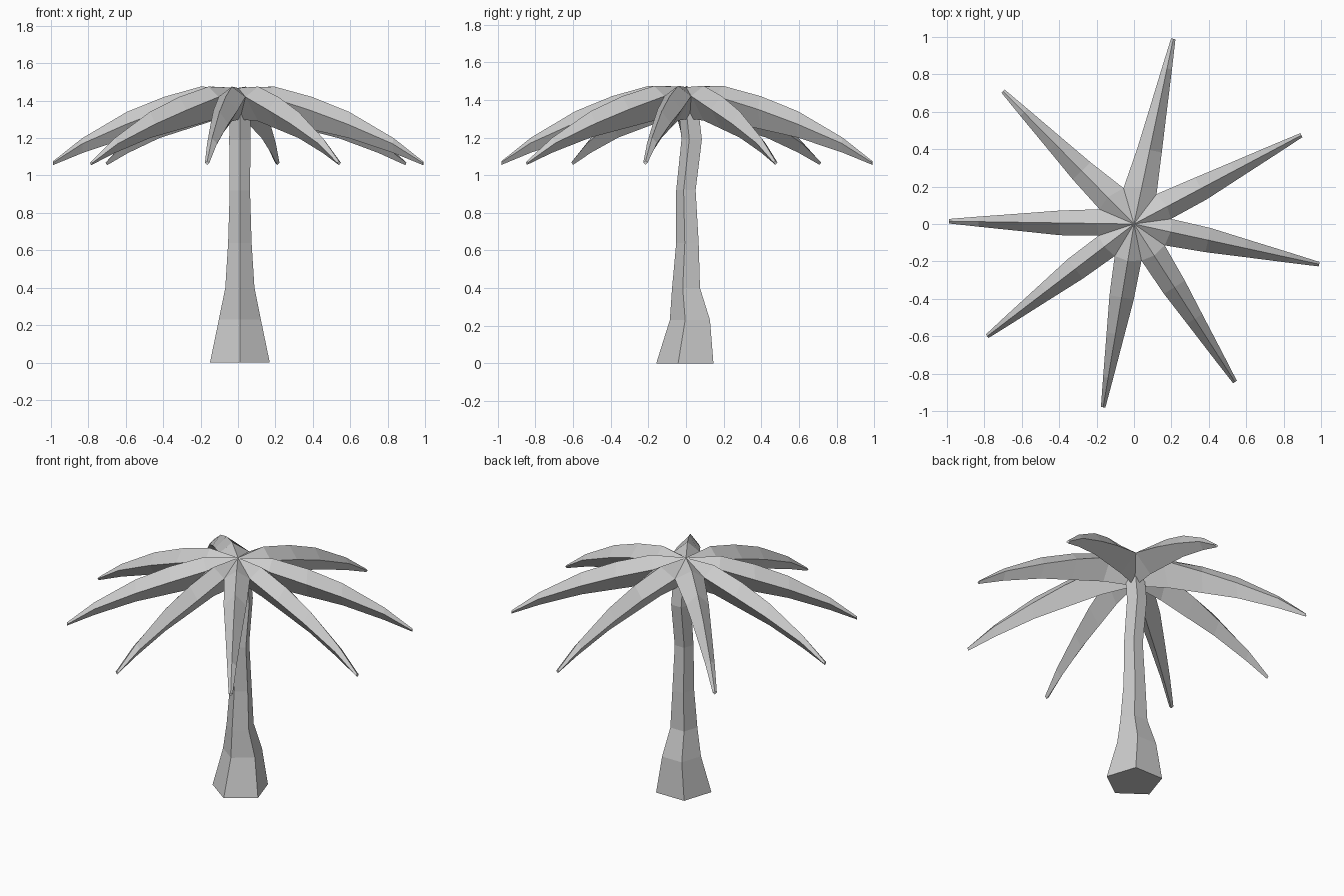
import bpy
import bmesh
from math import cos, sin, radians, pi, atan2, hypot
from mathutils import Vector

if "Cube" in bpy.data.objects:
    bpy.data.objects.remove(bpy.data.objects["Cube"], do_unlink=True)

grey = bpy.data.materials.new("plain_grey")
grey.use_nodes = True
grey.diffuse_color = (0.6, 0.6, 0.6, 1)
grey.node_tree.nodes["Principled BSDF"].inputs["Base Color"].default_value = (0.6, 0.6, 0.6, 1)


def finish(bm, name):
    bmesh.ops.remove_doubles(bm, verts=bm.verts, dist=0.0005)
    bmesh.ops.recalc_face_normals(bm, faces=bm.faces)
    mesh = bpy.data.meshes.new(name)
    bm.to_mesh(mesh)
    bm.free()
    mesh.materials.append(grey)
    obj = bpy.data.objects.new(name, mesh)
    bpy.context.scene.collection.objects.link(obj)
    return obj


def bridge(bm, a, b):
    n = len(a)
    for i in range(n):
        bm.faces.new((a[i], a[(i + 1) % n], b[(i + 1) % n], b[i]))


# Trunk: five-sided tapering column with a slight sway (height, y centre, radius)
TRUNK = [(0, 0.01, 0.168), (0.23, 0.032, 0.118), (0.4, 0.008, 0.082),
         (0.64, 0.014, 0.066), (0.92, 0.005, 0.057), (1.19, 0.036, 0.06),
         (1.34, 0.02, 0.058)]
bm = bmesh.new()
rings = []
for z, cy, r in TRUNK:
    angles = [-pi / 2 + 2 * pi * k / 5 for k in range(5)]
    rings.append([bm.verts.new((0.01 + r * cos(a), cy + r * sin(a), z)) for a in angles])
for a, b in zip(rings, rings[1:]):
    bridge(bm, a, b)
bm.faces.new(rings[0])
bm.faces.new(rings[-1])
finish(bm, "trunk")

# Crown: diamond-section fronds sharing their base corners
TIPS = [(0.21, 0.99), (-0.7, 0.71), (-0.99, 0.015), (-0.785, -0.6),
        (-0.165, -0.98), (0.54, -0.845), (0.99, -0.215), (0.895, 0.475)]
# distance, half width, ridge height, side height, keel height
SECTIONS = [(0.4, 0.066, 1.42, 1.35, 1.245), (0.6, 0.048, 1.34, 1.275, 1.2),
            (0.84, 0.027, 1.2, 1.17, 1.12), (1.0, 0.012, 1.075, 1.068, 1.055)]
bm = bmesh.new()
angles = [atan2(y, x) for x, y in TIPS]


def valley(i):
    # corner halfway between frond i and the next one
    a, b = angles[i], angles[(i + 1) % len(angles)]
    mid = a + ((b - a) % (2 * pi)) / 2
    return Vector((0.2 * cos(mid), 0.2 * sin(mid), 1.42))


for i, (tx, ty) in enumerate(TIPS):
    length = hypot(tx, ty)
    along = Vector((tx, ty, 0)) / length
    across = Vector((-along.y, along.x, 0))
    base = along * 0.2
    up = Vector((0, 0, 1))
    ring = [bm.verts.new(p) for p in (base + up * 1.475, valley(i),
                                      base + up * 1.29, valley(i - 1))]
    # hub wedge above and below
    top, under = bm.verts.new((0, 0, 1.468)), bm.verts.new((0.01, 0.02, 1.3))
    for centre, corner in ((top, ring[0]), (under, ring[2])):
        bm.faces.new((centre, corner, ring[1]))
        bm.faces.new((centre, corner, ring[3]))
    for dist, half, ridge, side, keel in SECTIONS:
        c = along * dist * length
        nxt = [bm.verts.new(p) for p in (c + up * ridge, c + across * half + up * side,
                                         c + up * keel, c - across * half + up * side)]
        bridge(bm, ring, nxt)
        ring = nxt
    bm.faces.new(ring)
finish(bm, "frond_crown")
